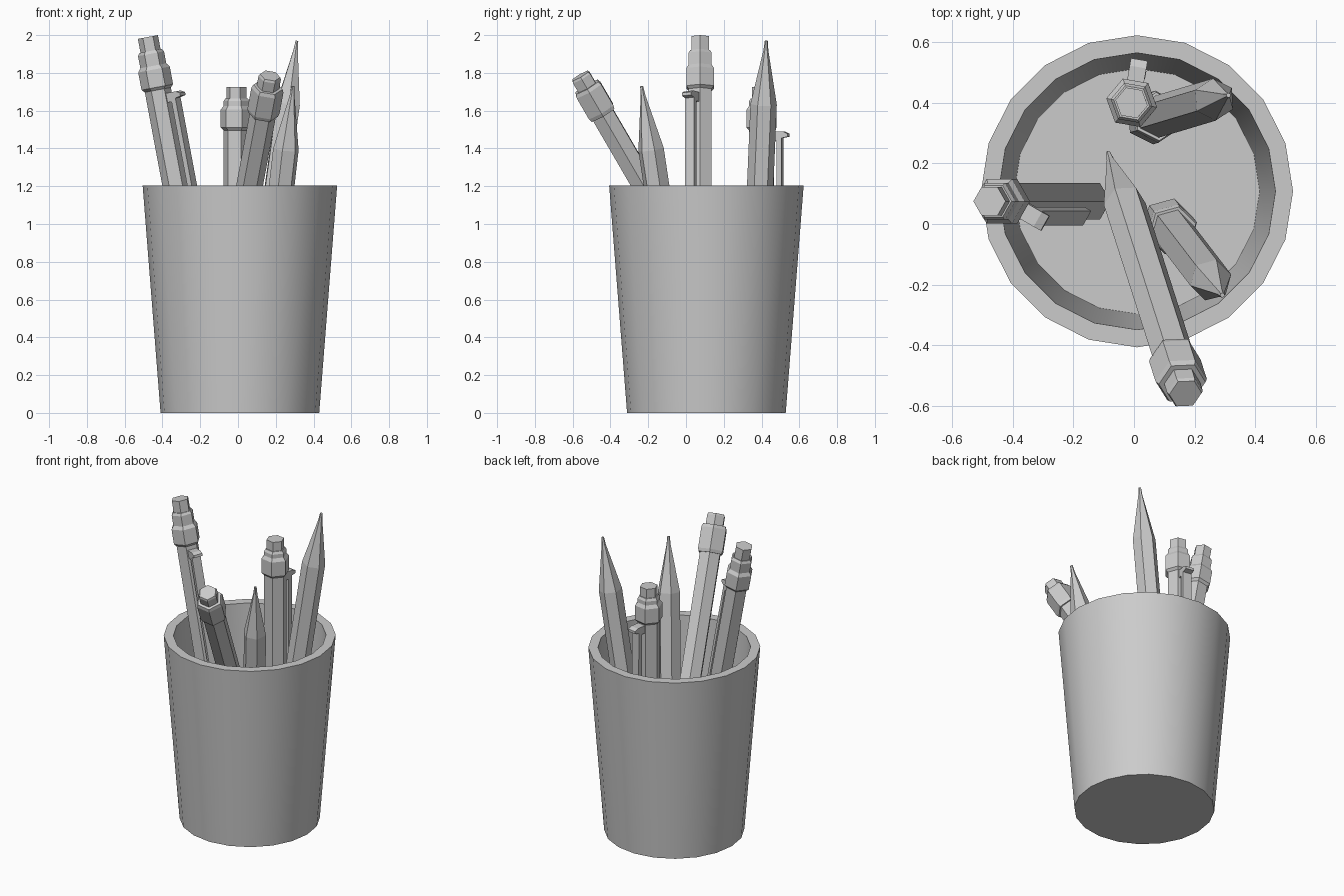
import bpy, bmesh, math
from mathutils import Vector, Matrix

if "Cube" in bpy.data.objects:
    bpy.data.objects.remove(bpy.data.objects["Cube"])


def finish(bm, name, mat=None):
    bmesh.ops.recalc_face_normals(bm, faces=bm.faces)
    me = bpy.data.meshes.new(name)
    bm.to_mesh(me)
    bm.free()
    ob = bpy.data.objects.new(name, me)
    bpy.context.collection.objects.link(ob)
    if mat:
        ob.matrix_world = mat
    return ob


def lathe(bm, profile, sides, phase=0.0):
    # rings of (height, radius), closed with flat caps at both ends
    rings = []
    for h, r in profile:
        rings.append([bm.verts.new((r * math.cos(phase + math.tau * i / sides),
                                    r * math.sin(phase + math.tau * i / sides), h))
                      for i in range(sides)])
    for a, b in zip(rings, rings[1:]):
        for i in range(sides):
            j = (i + 1) % sides
            bm.faces.new((a[i], a[j], b[j], b[i]))
    bm.faces.new(rings[0])
    bm.faces.new(rings[-1])


def axis_matrix(start, end):
    d = Vector(end) - Vector(start)
    rot = Vector((0, 0, 1)).rotation_difference(d).to_matrix().to_4x4()
    return Matrix.Translation(start) @ rot, d.length


def pencil(name, tip, end):
    # hexagonal wooden pencil: sharpened cone, barrel, metal band, eraser
    mat, n = axis_matrix(tip, end)
    bm = bmesh.new()
    lathe(bm, [(0, .008), (.05, .013), (.34, .07), (n - .24, .07), (n - .24, .08),
               (n - .22, .086), (n - .09, .086), (n - .07, .078), (n - .07, .06),
               (n - .012, .06), (n, .054)], 6)
    return finish(bm, name, mat)


def mechanical_pencil(name, tip, end, eraser, cap, clip_top, clip_angle):
    mat, n = axis_matrix(tip, end)
    phase = clip_angle + math.pi / 6
    c = n - eraser - cap
    # stepped barrel
    bm = bmesh.new()
    lathe(bm, [(0, .01), (.06, .012), (.07, .03), (.2, .07), (c - .13, .07),
               (c - .115, .085), (c - .02, .085), (c, .07), (c + cap - .015, .07),
               (c + cap, .06), (c + cap, .054), (n, .054)], 6, phase)
    finish(bm, name, mat)
    # pocket clip: hooked side profile extruded across its width
    t, b, w = n - clip_top, n - clip_top - .92, .028
    side = [(.05, t), (.12, t), (.145, t - .012), (.145, t - .028), (.112, t - .035),
            (.112, b), (.085, b), (.085, t - .05), (.05, t - .05)]
    bm = bmesh.new()
    f = bm.faces.new([bm.verts.new((r, -w, h)) for r, h in side])
    ext = bmesh.ops.extrude_face_region(bm, geom=[f])
    bmesh.ops.translate(bm, vec=(0, 2 * w, 0),
                        verts=[v for v in ext['geom'] if isinstance(v, bmesh.types.BMVert)])
    bmesh.ops.rotate(bm, cent=(0, 0, 0), matrix=Matrix.Rotation(clip_angle, 3, 'Z'),
                     verts=bm.verts)
    finish(bm, name + "_clip", mat)


# tapered cup with hollow inside
bm = bmesh.new()
lathe(bm, [(0, .42), (1.205, .515), (1.205, .457), (.03, .405)], 20)
cup = finish(bm, "cup", Matrix.Translation((.01, .108, 0)))
for p in cup.data.polygons:
    p.use_smooth = len(p.vertices) == 4
bpy.context.view_layer.objects.active = cup
cup.select_set(True)
bpy.ops.object.shade_smooth_by_angle(angle=math.radians(30))

# wooden pencils (tip, eraser end)
pencil("pencil_front", (-.085, .235, .42), (.17, -.56, 1.785))
pencil("pencil_back_right", (.312, .425, 1.97), (.045, .345, .06))
pencil("pencil_front_right", (.292, -.235, 1.73), (.10, .015, .06))

# mechanical pencils
mechanical_pencil("mechanical_pencil_left", (-.11, .075, .035), (-.477, .075, 1.99),
                  .075, .08, .31, math.radians(-30))
mechanical_pencil("mechanical_pencil_back", (-.005, .4, .04), (-.008, .4, 1.725),
                  .06, .04, .235, math.radians(80))
